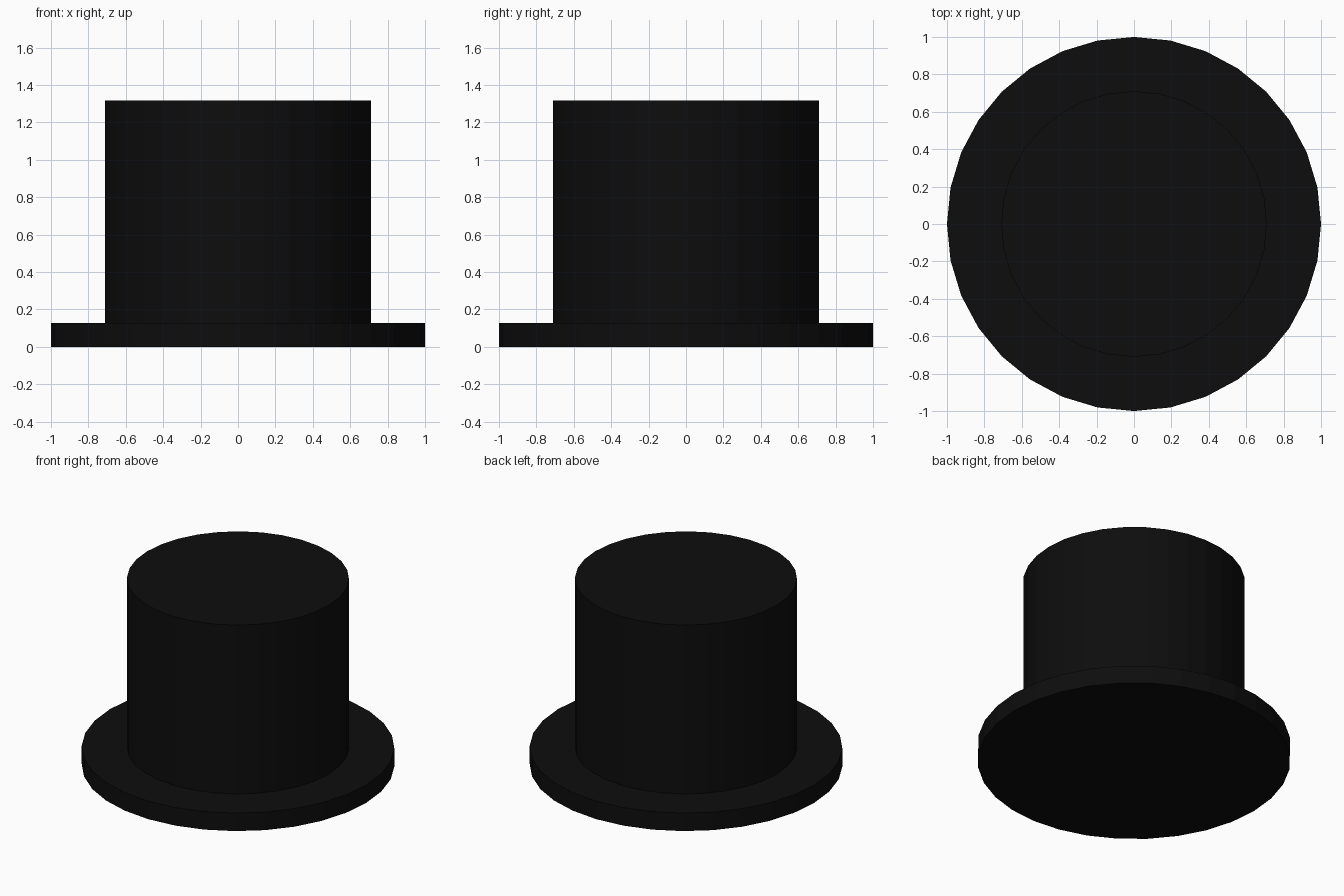
import bpy, bmesh, math

if "Cube" in bpy.data.objects:
    bpy.data.objects.remove(bpy.data.objects["Cube"])

SIDES = 32
# Outer profile of the hat: (radius, height)
PROFILE = [(1.0, 0.0), (1.0, 0.127), (0.71, 0.127), (0.71, 1.318)]

# Brim and crown as one closed, flat-faced turned shape
bm = bmesh.new()
rings = []
for r, z in PROFILE:
    rings.append([bm.verts.new((r * math.cos(a), r * math.sin(a), z))
                  for a in (2 * math.pi * i / SIDES for i in range(SIDES))])
for low, high in zip(rings, rings[1:]):
    for i in range(SIDES):
        j = (i + 1) % SIDES
        bm.faces.new((low[i], low[j], high[j], high[i]))

# Underside and flat top
bm.faces.new(rings[0][::-1])
bm.faces.new(rings[-1])

mesh = bpy.data.meshes.new("top_hat")
bm.to_mesh(mesh)
bm.free()
hat = bpy.data.objects.new("top_hat", mesh)
bpy.context.collection.objects.link(hat)

# Black felt
black = bpy.data.materials.new("black_felt")
black.diffuse_color = (0.004, 0.004, 0.004, 1)
black.use_nodes = True
black.node_tree.nodes["Principled BSDF"].inputs["Base Color"].default_value = black.diffuse_color
mesh.materials.append(black)
